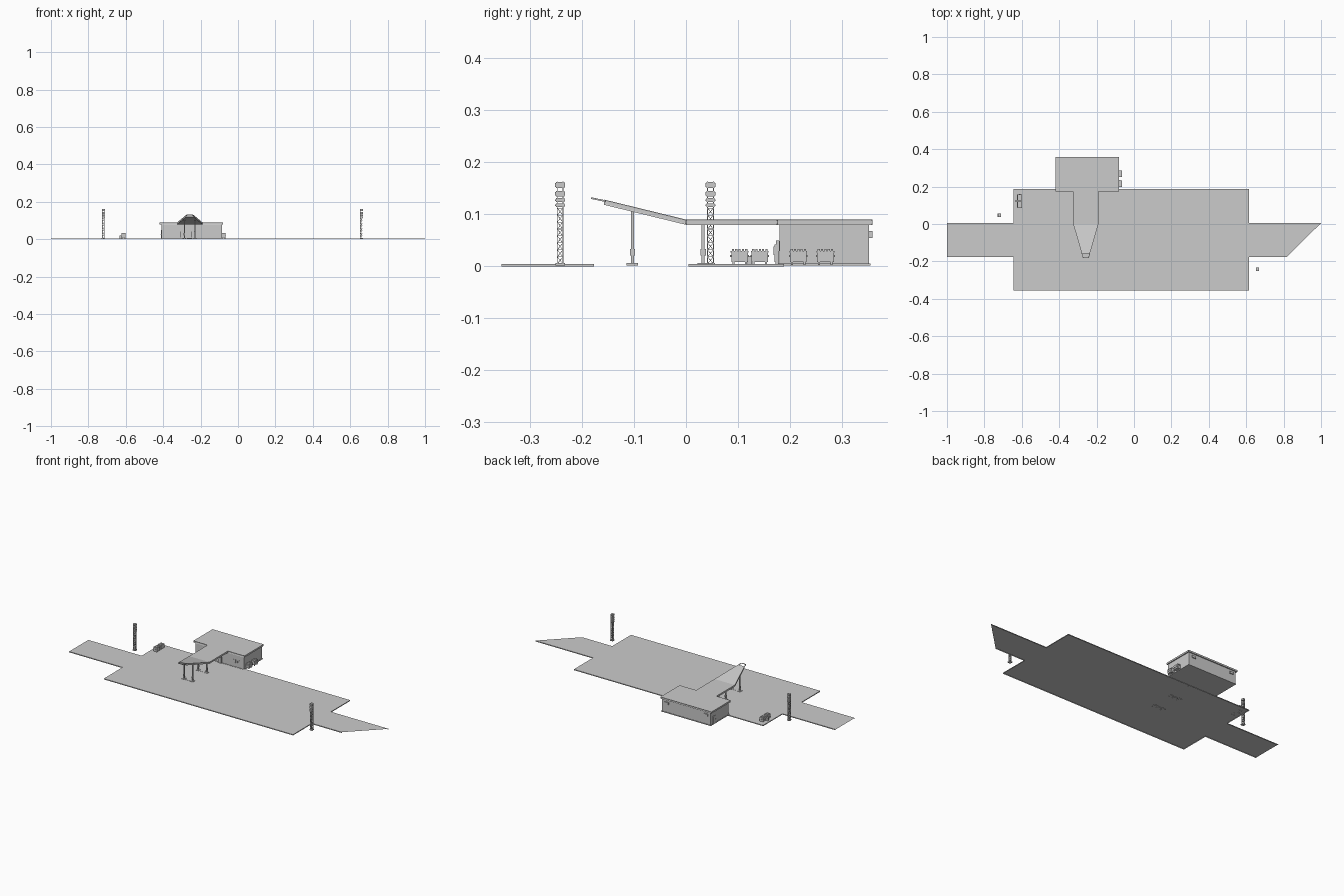
import bpy, bmesh
from mathutils import Vector

if "Cube" in bpy.data.objects:
    bpy.data.objects.remove(bpy.data.objects["Cube"])


def finish(name, bm, normals=True):
    if normals:
        bmesh.ops.recalc_face_normals(bm, faces=bm.faces)
    me = bpy.data.meshes.new(name)
    bm.to_mesh(me)
    bm.free()
    ob = bpy.data.objects.new(name, me)
    bpy.context.collection.objects.link(ob)
    return ob


def add_box(bm, x0, x1, y0, y1, z0, z1):
    vs = bmesh.ops.create_cube(bm, size=1)["verts"]
    for v in vs:
        v.co = Vector((x0 + (v.co.x + .5) * (x1 - x0),
                       y0 + (v.co.y + .5) * (y1 - y0),
                       z0 + (v.co.z + .5) * (z1 - z0)))


def boxes(name, *dims):
    bm = bmesh.new()
    for d in dims:
        add_box(bm, *d)
    return finish(name, bm)


def add_bar(bm, a, b, t):
    a, b = Vector(a), Vector(b)
    d = b - a
    rot = d.to_track_quat('Z', 'Y')
    for v in bmesh.ops.create_cube(bm, size=1)["verts"]:
        c = Vector((v.co.x * t, v.co.y * t, v.co.z * d.length))
        v.co = (a + b) / 2 + rot @ c


# Forecourt: one sheet with a kerb skirt, open at the two road ends
pts = [(-1, -.177), (-.645, -.177), (-.645, -.355), (.615, -.355), (.615, -.177),
       (.815, -.177), (1, .005), (.615, .005), (.615, .188), (-.645, .188),
       (-.645, .005), (-1, .005)]
bm = bmesh.new()
top = [bm.verts.new((x, y, .005)) for x, y in pts]
low = [bm.verts.new((x, y, 0)) for x, y in pts]
bm.faces.new(top)
for i in range(12):
    if i not in (5, 11):
        j = (i + 1) % 12
        bm.faces.new((top[i], low[i], low[j], top[j]))
finish("forecourt", bm, False)

# Shop walls and floor plate
boxes("shop_walls", (-.41, -.086, .18, .352, .002, .081))
boxes("shop_plinth", (-.413, -.083, .177, .355, .002, .006))

# T-shaped roof with rising, tapered canopy nose and grooved fascia
flat = [(-.42, .358), (-.42, .175), (-.325, .175), (-.325, 0), (-.19, 0),
        (-.19, .175), (-.08, .175), (-.08, .358)]
bm = bmesh.new()
vs = [bm.verts.new((x, y, .08)) for x, y in flat]
tip = [bm.verts.new((x, -.158, .1185)) for x in (-.279, -.236)]
faces = [bm.faces.new(vs), bm.faces.new((vs[3], tip[0], tip[1], vs[4]))]
new = bmesh.ops.extrude_face_region(bm, geom=faces, use_keep_orig=True)["geom"]
for v in new:
    if isinstance(v, bmesh.types.BMVert):
        v.co.z += .01
bmesh.ops.recalc_face_normals(bm, faces=bm.faces)
sides = [f for f in bm.faces if abs(f.normal.z) < .5]
bmesh.ops.inset_individual(bm, faces=sides, thickness=.0028, depth=-.001)
finish("roof_canopy", bm)

# Thin open frame on the canopy nose
bm = bmesh.new()
nose = [(-.279, -.155, .1255), (-.272, -.181, .131), (-.243, -.181, .131), (-.236, -.155, .1255)]
for a, b in zip(nose, nose[1:]):
    add_bar(bm, a, b, .003)
finish("canopy_nose_frame", bm)

# Canopy posts in two rows, with feet and service boxes
for row, y, h in (("front", -.103, .107), ("rear", .033, .082)):
    for side, x in (("left", -.287), ("right", -.23)):
        boxes(f"{row}_{side}_canopy_post",
              (x - .003, x + .003, y - .003, y + .003, .002, h),
              (x - .009, x + .009, y - .011, y + .011, .002, .007),
              (x - .004, x + .004, y - .005, y + .005, .021, .033))
    boxes(f"{row}_post_footing", (-.272, -.245, y - .008, y + .008, .002, .006))

# Vending machines and small windows on the shop front
for i, x in enumerate((-.298, -.242)):
    boxes(f"vending_machine_{i}",
          (x - .009, x + .009, .170, .179, .008, .042),
          (x - .008, x + .008, .173, .179, .042, .05),
          (x - .007, x + .007, .1685, .17, .022, .038),
          (x - .009, x + .009, .172, .179, .004, .008))
for i, x in enumerate((-.148, -.122)):
    boxes(f"front_window_{i}",
          (x - .007, x + .007, .1785, .181, .03, .033), (x - .007, x + .007, .1785, .181, .046, .049),
          (x - .007, x - .005, .1785, .181, .03, .049), (x + .005, x + .007, .1785, .181, .03, .049))

# Vents on the back wall, door on the left wall
for i, x in enumerate((-.382, -.12)):
    boxes(f"rear_vent_{i}", (x - .012, x + .012, .351, .358, .055, .068))
boxes("side_door", (-.413, -.409, .305, .33, .006, .05),
      (-.4145, -.412, .308, .311, .026, .029))


# Ribbed waste containers; depth runs along x, width along y
def container(name, x, y, out):
    w, d = .016, .011
    dims = [(x - d, x + d, y - w, y + w, .008, .027),
            (x - d - .001, x + d + .001, y - w - .001, y + w + .001, .027, .030)]
    for k in range(5):
        yy = y - w + .0032 + k * .0064
        dims.append((x - d, x + d, yy - .002, yy + .002, .030, .033))
    for s in (-1, 1):
        dims.append((x - .004, x + .004, y + s * (w + .001) - .001, y + s * (w + .001) + .001, .018, .022))
        for t in (-1, 1):
            dims.append((x + t * .008 - .002, x + t * .008 + .002,
                         y + s * .012 - .002, y + s * .012 + .002, .003, .008))
    dims.append((x + out * d - .002, x + out * d + .002, y - w, y + w, .017, .019))
    boxes(name, *dims)


container("side_container_front", -.077, .216, 1)
container("side_container_rear", -.077, .268, 1)
container("yard_container_front", -.612, .103, -1)
container("yard_container_rear", -.612, .142, -1)
boxes("yard_container_stand", (-.634, -.622, .118, .127, .004, .02))


# Lattice light towers with stacked lamp boxes
def tower(name, x, y):
    bm = bmesh.new()
    r, z0, z1, n = .0055, .005, .163, 8
    add_box(bm, x - .009, x + .009, y - .009, y + .009, .002, .007)
    cs = [(x - r, y - r), (x + r, y - r), (x + r, y + r), (x - r, y + r)]
    for i in range(4):
        a, b = cs[i], cs[(i + 1) % 4]
        add_bar(bm, (*a, z0), (*a, z1), .0018)
        step = (.112 - z0) / n
        for k in range(n):
            za, zb = z0 + k * step, z0 + (k + 1) * step
            add_bar(bm, (*a, za), (*b, zb), .001)
            add_bar(bm, (*b, za), (*a, zb), .001)
            add_bar(bm, (*a, zb), (*b, zb), .001)
    finish(name + "_mast", bm)
    dims = []
    for z in (.114, .124, .134, .151):
        h = .007 if z < .13 else .011
        dims += [(x - .008, x + .008, y - .008, y + .008, z, z + h),
                 (x - .006, x + .006, y - .0095, y + .0095, z + .002, z + h - .002)]
    boxes(name + "_lamps", *dims)


tower("left_light_tower", -.72, .047)
tower("right_light_tower", .66, -.242)
